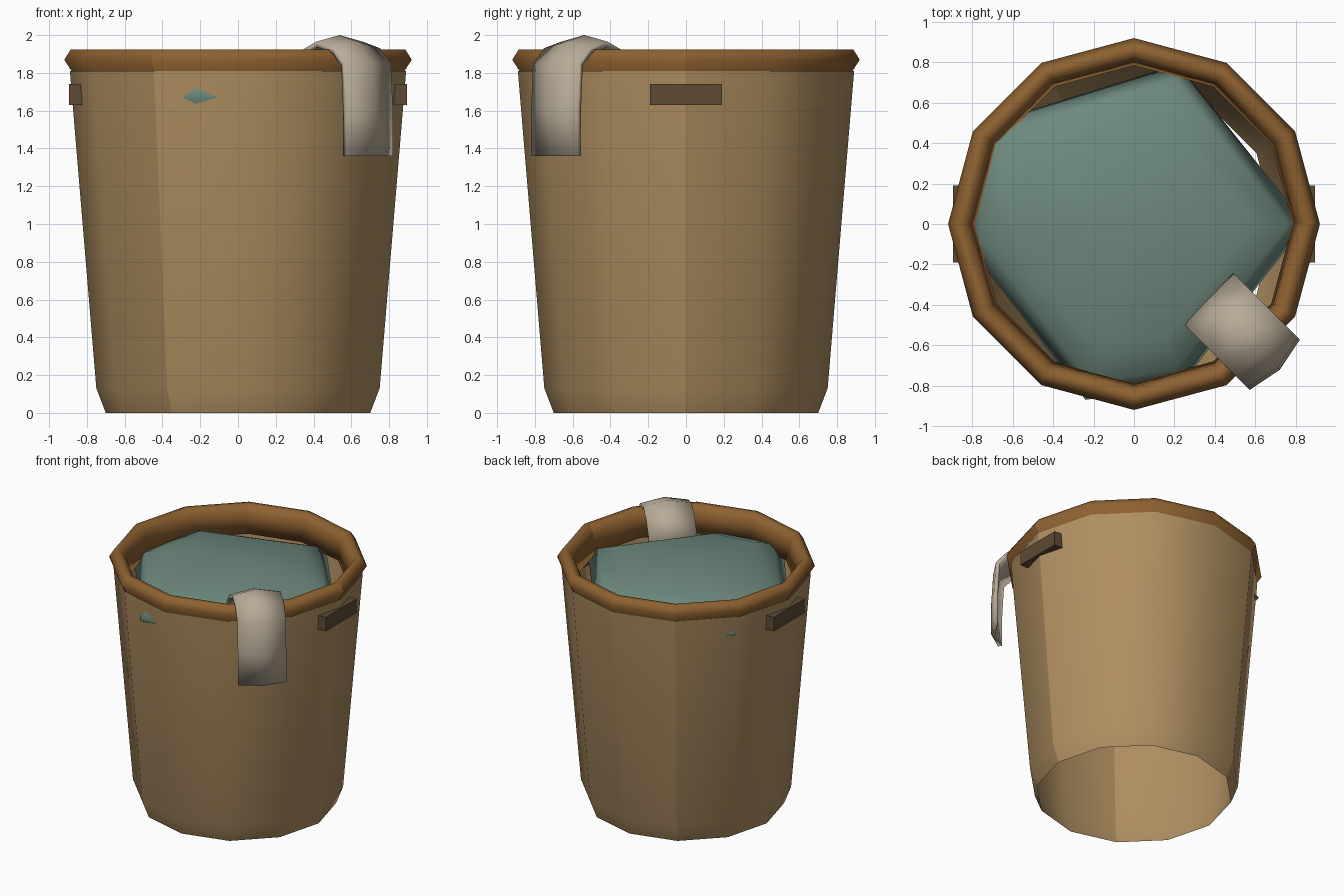
import bpy
from math import cos, sin, radians, tau

cube = bpy.data.objects.get("Cube")
if cube:
    bpy.data.objects.remove(cube)

SIDES = 12


def material(name, colour):
    m = bpy.data.materials.new(name)
    m.use_nodes = True
    m.diffuse_color = (*colour, 1)
    bsdf = m.node_tree.nodes["Principled BSDF"]
    bsdf.inputs["Base Color"].default_value = (*colour, 1)
    bsdf.inputs["Roughness"].default_value = 0.9
    return m


tan = material("tan_wicker", (0.43, 0.275, 0.12))
brown = material("brown_rim", (0.27, 0.12, 0.03))
teal = material("teal_cloth", (0.155, 0.25, 0.205))
linen = material("pale_linen", (0.48, 0.41, 0.31))
dark = material("dark_handle", (0.11, 0.07, 0.035))


def make(name, verts, faces, mat, smooth=True):
    mesh = bpy.data.meshes.new(name)
    mesh.from_pydata(verts, [], faces)
    mesh.materials.append(mat)
    mesh.polygons.foreach_set("use_smooth", [smooth] * len(mesh.polygons))
    obj = bpy.data.objects.new(name, mesh)
    bpy.context.collection.objects.link(obj)
    return obj


def lathe(name, profile, mat, closed=False):
    """Turn a (radius, height) profile, with three hard vertical seams."""
    n = len(profile)
    verts = [(r * cos(tau * s / SIDES), r * sin(tau * s / SIDES), z)
             for s in range(SIDES) for r, z in profile]
    faces = []
    for s in range(SIDES):
        a, b = s * n, (s + 1) % SIDES * n
        for i in range(n if closed else n - 1):
            j = (i + 1) % n
            faces.append((a + i, b + i, b + j, a + j))
    obj = make(name, verts, faces, mat)
    for e in obj.data.edges:
        s0, s1 = (v // n for v in e.vertices)
        if s0 == s1 and s0 % 4 == 0:
            e.use_edge_sharp = True
    return obj


# Open-bottomed tapered body
lathe("basket_body", [(0.70, 0), (0.75, 0.13), (0.89, 1.81)], tan)

# Rolled rim with an inner skirt
lathe("basket_rim", [(0.875, 1.80), (0.92, 1.87), (0.885, 1.925), (0.84, 1.925),
                     (0.805, 1.87), (0.785, 1.72), (0.872, 1.72)], brown, closed=True)

# Cloth heap: an irregular outline scaled into stacked rings
outline = [(0.85, 0), (0.22, 0.79), (-0.75, 0.49),
           (-0.84, -0.08), (-0.24, -0.87), (0.23, -0.8)]
rings = [(0.7, 1.51), (1, 1.67), (0.9, 1.765), (0.7, 1.83)]
n = len(outline)
verts = [(x * k, y * k, z) for k, z in rings for x, y in outline]
verts += [(0, 0, 1.46), (0, 0, 1.89)]
faces = [(r * n + i, r * n + (i + 1) % n, (r + 1) * n + (i + 1) % n, (r + 1) * n + i)
         for r in range(len(rings) - 1) for i in range(n)]
low, high = len(verts) - 2, len(verts) - 1
top = (len(rings) - 1) * n
for i in range(n):
    j = (i + 1) % n
    faces += [(low, j, i), (high, top + i, top + j)]
make("cloth_heap", verts, faces, teal)

# Linen strip draped over the rim at the front left corner
path = [(0.51, 1.79), (0.63, 1.91), (0.76, 1.965), (0.89, 1.93), (0.97, 1.85),
        (0.985, 1.6), (0.985, 1.36)]
a = radians(-45)
verts = []
for r, z in path:
    for t, bow in ((-0.175, 0), (0, 1), (0.175, 0)):
        rr = r + (0.035 * bow if r > 0.9 else 0)
        zz = z + (0.035 * bow if 0.6 < r < 0.95 else 0)
        verts.append((rr * cos(a) - t * sin(a), rr * sin(a) + t * cos(a), zz))
faces = [(i * 3 + c, (i + 1) * 3 + c, (i + 1) * 3 + c + 1, i * 3 + c + 1)
         for i in range(len(path) - 1) for c in range(2)]
strip = make("draped_strip", verts, faces, linen)
solid = strip.modifiers.new("thickness", "SOLIDIFY")
solid.thickness = 0.03
solid.offset = -1
bpy.context.view_layer.objects.active = strip
strip.select_set(True)
bpy.ops.object.shade_smooth_by_angle(angle=radians(50))
strip.select_set(False)

# Dark handle slots on both sides
for name, side in (("left_handle", 1), ("right_handle", -1)):
    bpy.ops.mesh.primitive_cube_add(size=1, location=(side * 0.86, 0, 1.685))
    slot = bpy.context.object
    slot.name = name
    slot.scale = (0.07, 0.38, 0.11)
    slot.data.materials.append(dark)
